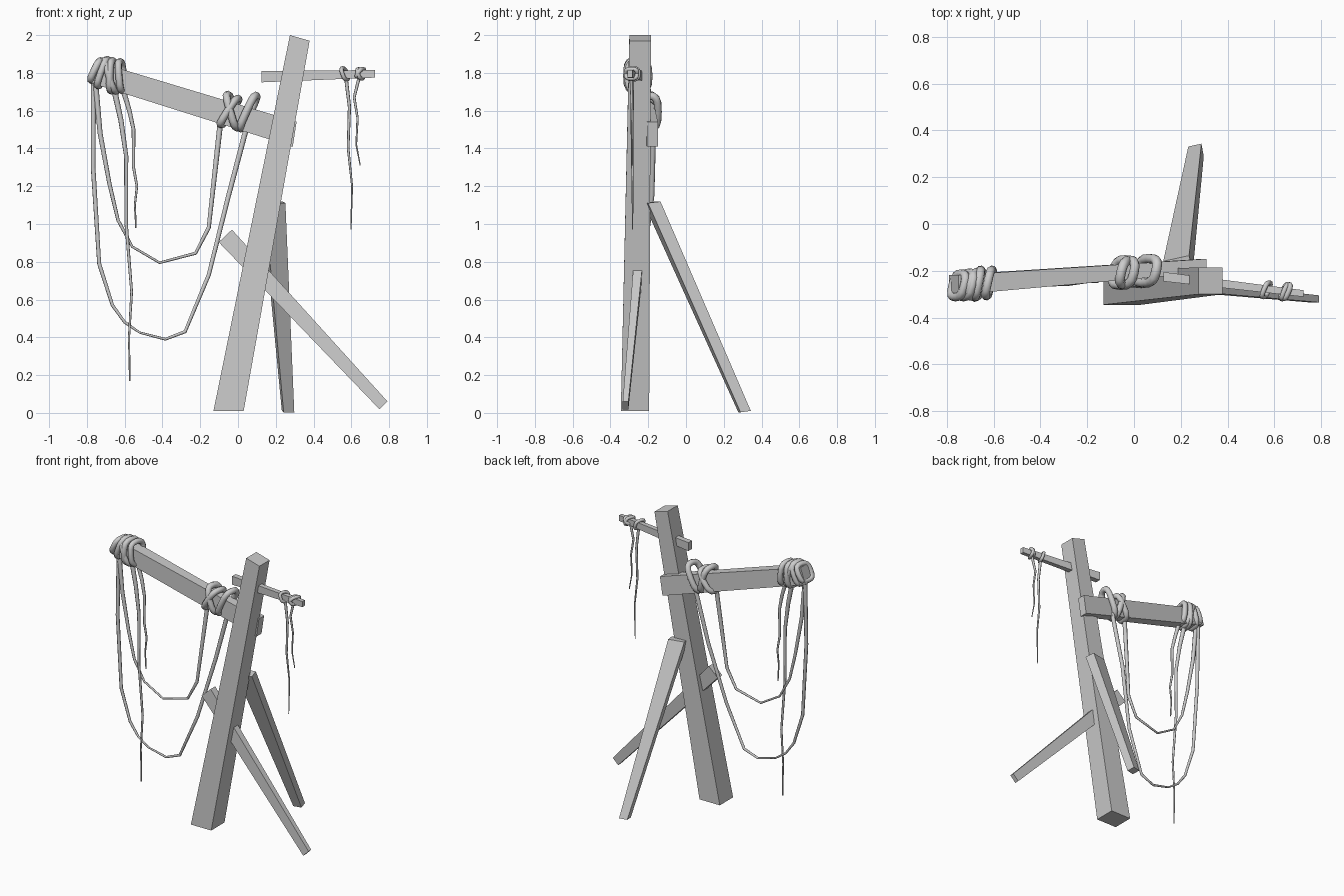
import bpy, math
from mathutils import Vector as V


def timber(name, p0, u0, v0, p1, u1, v1):
    """Tapered plank between two ends; u/v are half-width vectors of each end."""
    verts = []
    for p, u, v in ((p0, u0, v0), (p1, u1, v1)):
        p, u, v = V(p), V(u), V(v)
        verts += [p - u - v, p + u - v, p + u + v, p - u + v]
    faces = [(3, 2, 1, 0), (4, 5, 6, 7)]
    faces += [(i, (i + 1) % 4, (i + 1) % 4 + 4, i + 4) for i in range(4)]
    me = bpy.data.meshes.new(name)
    me.from_pydata(verts, [], faces)
    import bmesh
    bm = bmesh.new()
    bm.from_mesh(me)
    bmesh.ops.recalc_face_normals(bm, faces=bm.faces)
    bm.to_mesh(me)
    bm.free()
    ob = bpy.data.objects.new(name, me)
    bpy.context.collection.objects.link(ob)
    return ob


def tube(name, pts, radii, closed=False):
    """Smooth low-poly rope along a path, converted to a mesh."""
    cu = bpy.data.curves.new(name, 'CURVE')
    cu.dimensions = '3D'
    cu.bevel_depth = 1.0
    cu.bevel_resolution = 2
    cu.use_fill_caps = True
    sp = cu.splines.new('POLY')
    sp.points.add(len(pts) - 1)
    for q, p, r in zip(sp.points, pts, radii):
        q.co = (*p, 1)
        q.radius = r
    sp.use_cyclic_u = closed
    ob = bpy.data.objects.new(name, cu)
    bpy.context.collection.objects.link(ob)
    bpy.ops.object.select_all(action='DESELECT')
    ob.select_set(True)
    bpy.context.view_layer.objects.active = ob
    bpy.ops.object.convert(target='MESH')
    bpy.ops.object.shade_smooth_by_angle(angle=math.radians(50))
    return ob


def wrap(name, low, high, y, depth, r, skew=0.012, n=16):
    """Rope loop round a beam, leaning from low (x, z) to high (x, z)."""
    mid = V(((low[0] + high[0]) / 2, y, (low[1] + high[1]) / 2))
    half = V(((high[0] - low[0]) / 2, 0, (high[1] - low[1]) / 2))
    pts = []
    for i in range(n):
        a = 2 * math.pi * i / n
        c, s = math.cos(a), math.sin(a)
        c = math.copysign(abs(c) ** 0.65, c)
        s = math.copysign(abs(s) ** 0.65, s)
        pts.append(mid + half * s + V((skew * c, depth * c, 0)))
    return tube(name, pts, [r] * n, True)


# Leaning post
timber("post", (-0.05, -0.27, 0.01), (0.08, 0, 0), (0, 0.075, 0),
       (0.327, -0.243, 1.985), (0.052, 0, -0.015), (0, 0.057, 0))
# Long sloping arm on the back of the post
timber("long_arm", (-0.77, -0.26, 1.805), (0.02, 0, 0.055), (0, 0.042, 0),
       (0.30, -0.178, 1.475), (0.01, 0, 0.066), (0, 0.029, 0))
# Short peg arm through the top
timber("short_arm", (0.125, -0.225, 1.78), (0, 0, 0.03), (0, 0.02, 0),
       (0.725, -0.297, 1.795), (0, 0, 0.02), (0, 0.014, 0))
# Side strut through the post and back strut
timber("side_strut", (-0.067, -0.237, 0.937), (0.035, 0, 0.033), (0, 0.026, 0),
       (0.77, -0.32, 0.04), (0.021, 0, 0.021), (0, 0.015, 0))
timber("back_strut", (0.188, -0.18, 1.115), (0.055, 0.012, 0), (-0.008, 0.033, 0.004),
       (0.265, 0.31, 0.007), (0.028, 0.006, 0), (-0.005, 0.027, 0.004))

# Rope wraps: (low x, z), (high x, z), y, half depth, radius
wraps = {
    "arm_end_wrap": [
        ((-0.775, 1.76), (-0.725, 1.865), -0.262, 0.05, 0.019),
        ((-0.74, 1.73), (-0.69, 1.872), -0.26, 0.053, 0.018),
        ((-0.67, 1.705), (-0.665, 1.865), -0.255, 0.058, 0.02),
        ((-0.645, 1.70), (-0.70, 1.87), -0.258, 0.055, 0.018),
        ((-0.612, 1.705), (-0.625, 1.86), -0.252, 0.056, 0.019)],
    "arm_middle_wrap": [
        ((-0.005, 1.51), (-0.055, 1.685), -0.207, 0.052, 0.021),
        ((-0.09, 1.525), (0.0, 1.665), -0.207, 0.055, 0.02),
        ((0.015, 1.505), (0.095, 1.68), -0.2, 0.052, 0.021)],
    "short_arm_wrap": [
        ((0.575, 1.765), (0.555, 1.825), -0.281, 0.03, 0.011),
        ((0.635, 1.78), (0.66, 1.82), -0.289, 0.03, 0.012),
        ((0.655, 1.77), (0.64, 1.82), -0.289, 0.03, 0.011)],
}
for name, loops in wraps.items():
    for i, args in enumerate(loops):
        wrap(f"{name}_{i + 1}", *args)

# Hanging ropes: (x, y, z) paths with start, middle and end radius
long_loop = [(-0.765, -0.25, 1.77), (-0.767, -0.26, 1.3), (-0.735, -0.265, 0.79),
             (-0.665, -0.265, 0.57), (-0.60, -0.265, 0.48), (-0.52, -0.265, 0.425),
             (-0.385, -0.26, 0.39), (-0.28, -0.255, 0.43), (-0.155, -0.235, 0.73),
             (-0.05, -0.18, 1.15), (0.045, -0.172, 1.51)]
short_loop = [(-0.755, -0.26, 1.75), (-0.73, -0.26, 1.48), (-0.68, -0.26, 1.21),
              (-0.635, -0.26, 1.02), (-0.56, -0.255, 0.88), (-0.415, -0.25, 0.795),
              (-0.225, -0.245, 0.845), (-0.155, -0.24, 0.98), (-0.125, -0.225, 1.25),
              (-0.095, -0.21, 1.52)]
tail_long = [(-0.655, -0.26, 1.71), (-0.62, -0.265, 1.55), (-0.592, -0.27, 1.36),
             (-0.592, -0.27, 1.0), (-0.563, -0.27, 0.64), (-0.577, -0.27, 0.4),
             (-0.573, -0.27, 0.17)]
tail_short = [(-0.605, -0.26, 1.70), (-0.575, -0.26, 1.6), (-0.553, -0.265, 1.5),
              (-0.553, -0.265, 1.3), (-0.535, -0.265, 1.2), (-0.546, -0.265, 1.1),
              (-0.54, -0.265, 0.98)]
peg_long = [(0.572, -0.285, 1.77), (0.59, -0.285, 1.62), (0.583, -0.285, 1.4),
            (0.604, -0.283, 1.2), (0.598, -0.283, 0.97)]
peg_short = [(0.64, -0.29, 1.77), (0.615, -0.287, 1.67), (0.633, -0.285, 1.56),
             (0.626, -0.285, 1.42), (0.647, -0.285, 1.31)]

for name, pts, r0, rm, r1 in (
        ("long_hanging_loop", long_loop, 0.014, 0.006, 0.015),
        ("short_hanging_loop", short_loop, 0.015, 0.006, 0.015),
        ("long_rope_tail", tail_long, 0.016, 0.009, 0.004),
        ("short_rope_tail", tail_short, 0.014, 0.008, 0.004),
        ("peg_rope_long", peg_long, 0.010, 0.007, 0.003),
        ("peg_rope_short", peg_short, 0.009, 0.006, 0.003)):
    radii = []
    for i in range(len(pts)):
        t = 2 * i / (len(pts) - 1)
        radii.append(r0 + (rm - r0) * t if t < 1 else rm + (r1 - rm) * (t - 1))
    tube(name, pts, radii)
